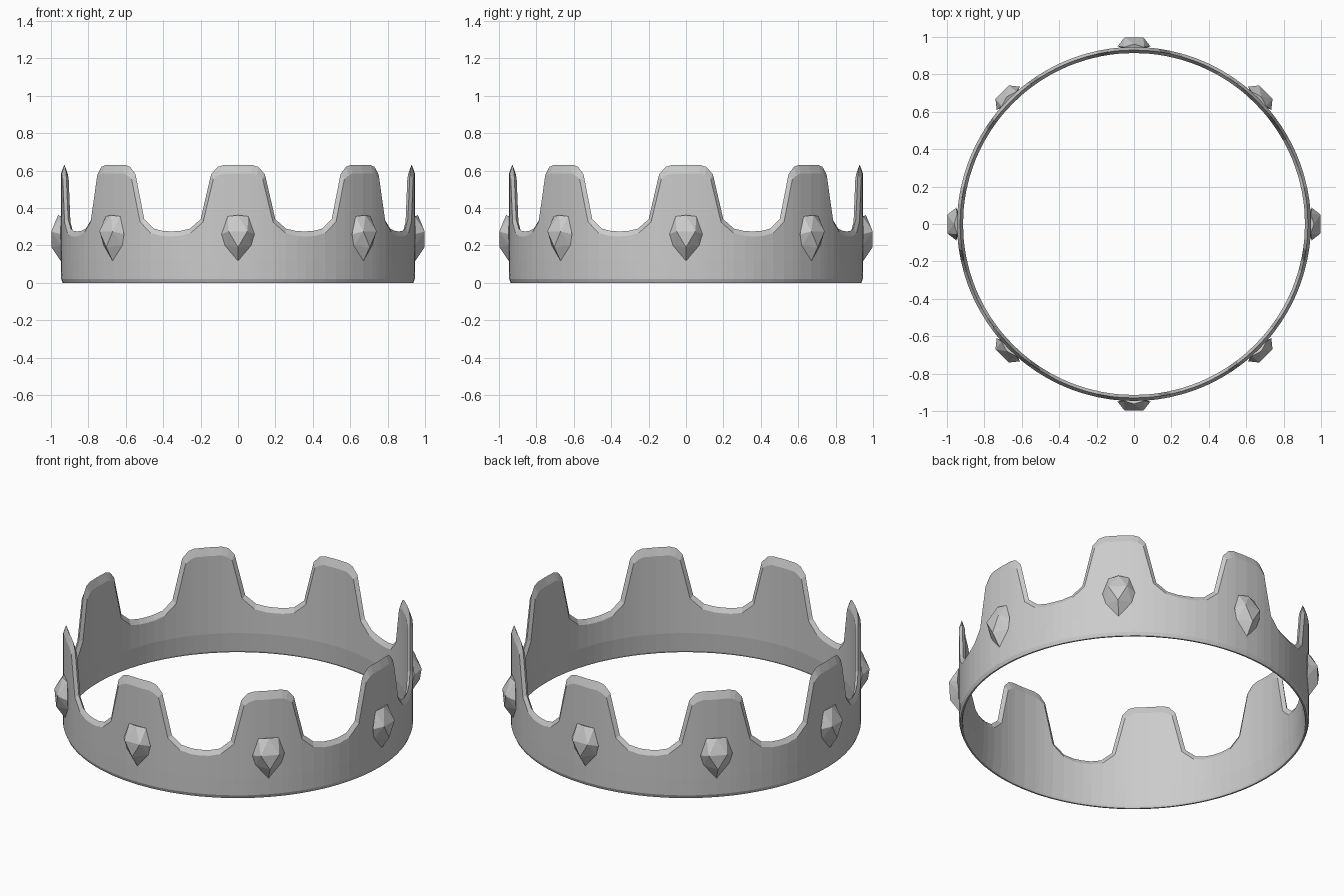
import bpy, bmesh
from math import radians, sin, cos, pi

if "Cube" in bpy.data.objects:
    bpy.data.objects.remove(bpy.data.objects["Cube"])

N = 8  # number of teeth / gems


def make_object(name, bm):
    bmesh.ops.recalc_face_normals(bm, faces=bm.faces[:])
    me = bpy.data.meshes.new(name)
    bm.to_mesh(me)
    bm.free()
    ob = bpy.data.objects.new(name, me)
    bpy.context.collection.objects.link(ob)
    return ob


def polar(r, a, z):
    return (r * sin(a), -r * cos(a), z)


# Half a tooth: (ridge angle, ridge height, face angle, face height)
half = [(0, .63, 0, .585), (4.6, .63, 4.6, .585), (6.7, .62, 6.2, .575),
        (8.9, .58, 8.0, .555), (12.4, .34, 11.4, .325),
        (16, .29, 15.6, .265), (19.5, .277, 19.5, .25), (22.5, .275, 22.5, .248)]
tooth = [(-a, z, -b, w) for a, z, b, w in half[:0:-1]] + half[:-1]

# Crown band: closed cross-section swept round, following the tooth outline
bm = bmesh.new()
cols = []
for i in range(N):
    for a, z, b, w in tooth:
        ra, rb = (radians(v + i * 360 / N) for v in (a, b))
        section = [polar(.937, rb, 0), polar(.945, rb, .02), polar(.946, rb, .12),
                   polar(.946, rb, w), polar(.930, ra, z), polar(.914, rb, w),
                   polar(.914, rb, .12), polar(.924, rb, .01), polar(.928, rb, 0)]
        cols.append([bm.verts.new(p) for p in section])
for i, c in enumerate(cols):
    d = cols[(i + 1) % len(cols)]
    for j in range(len(c)):
        k = (j + 1) % len(c)
        bm.faces.new((c[j], d[j], d[k], c[k]))
make_object("crown_band", bm)

# Faceted teardrop gems, one on each tooth: (sideways, height, radius)
gem = [(0, .362, .962), (-.05, .275, .998), (.05, .275, .998), (0, .117, .948),
       (-.055, .355, .945), (.055, .355, .945), (-.088, .26, .95), (.088, .26, .95),
       (0, .19, .997), (-.07, .20, .945), (.07, .20, .945), (0, .24, .92)]
for i in range(N):
    bm = bmesh.new()
    a = i * 2 * pi / N
    for x, z, r in gem:
        bm.verts.new((x * cos(a) + r * sin(a), x * sin(a) - r * cos(a), z))
    res = bmesh.ops.convex_hull(bm, input=bm.verts[:])
    make_object(f"gem_{i + 1}", bm)
